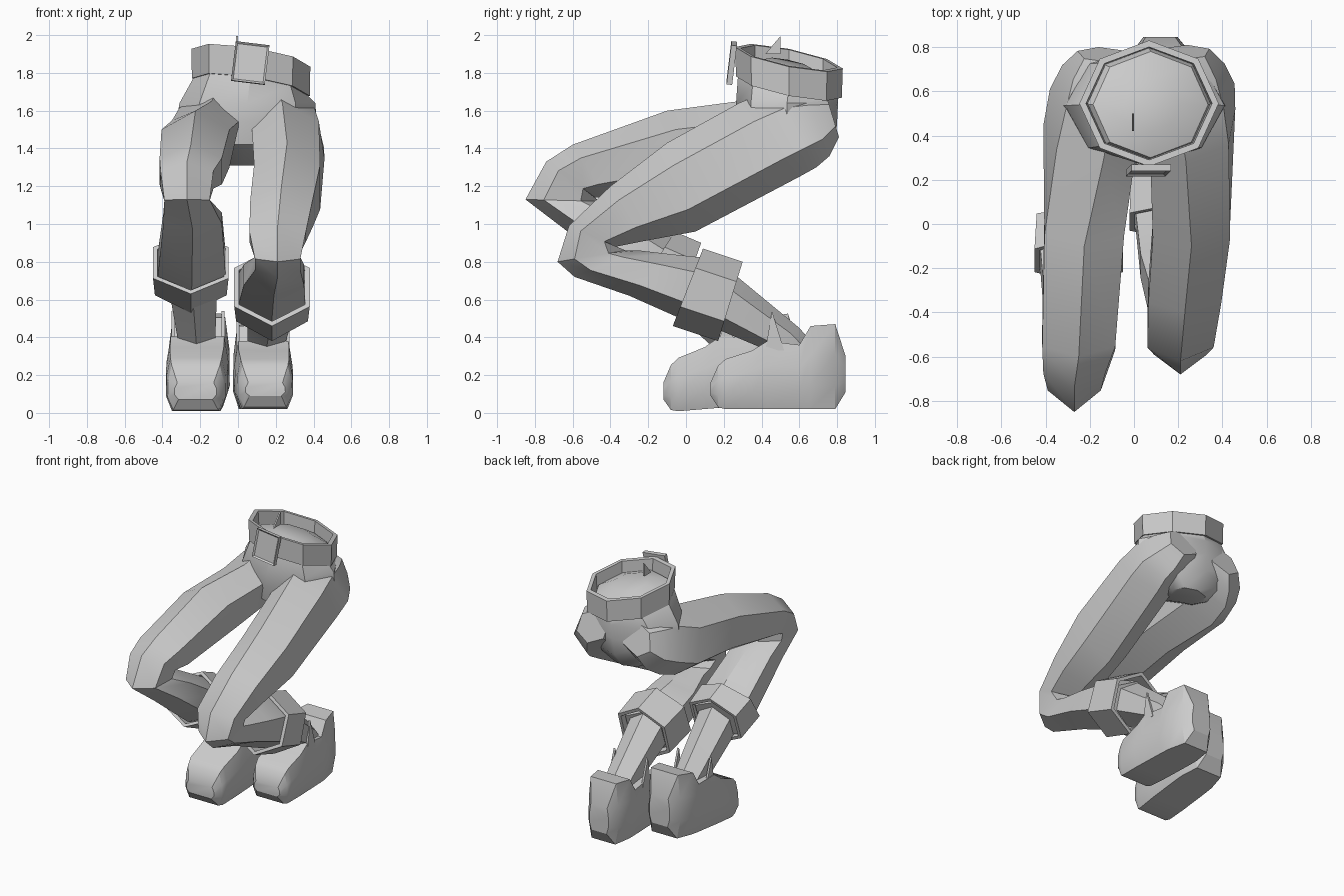
import bpy, bmesh, math
from mathutils import Vector

cube = bpy.data.objects.get("Cube")
if cube:
    bpy.data.objects.remove(cube, do_unlink=True)

grey = bpy.data.materials.new("plain grey")
grey.use_nodes = True
COLOUR = (0.6, 0.6, 0.6, 1)
grey.diffuse_color = COLOUR
grey.node_tree.nodes["Principled BSDF"].inputs["Base Color"].default_value = COLOUR


def finish(name, bm, angle=28):
    bmesh.ops.recalc_face_normals(bm, faces=bm.faces)
    mesh = bpy.data.meshes.new(name)
    bm.to_mesh(mesh)
    bm.free()
    mesh.materials.append(grey)
    obj = bpy.data.objects.new(name, mesh)
    bpy.context.collection.objects.link(obj)
    bpy.ops.object.select_all(action="DESELECT")
    obj.select_set(True)
    bpy.context.view_layer.objects.active = obj
    bpy.ops.object.shade_smooth_by_angle(angle=math.radians(angle))
    return obj


def loft(name, rings, closed=False, angle=28):
    """Skin a row of rings; closed joins the last ring to the first."""
    bm = bmesh.new()
    rows = [[bm.verts.new(p) for p in ring] for ring in rings]
    pairs = list(zip(rows, rows[1:]))
    if closed:
        pairs.append((rows[-1], rows[0]))
    else:
        bm.faces.new(rows[0])
        bm.faces.new(rows[-1])
    for a, b in pairs:
        for i in range(len(a)):
            j = (i + 1) % len(a)
            bm.faces.new((a[i], a[j], b[j], b[i]))
    return finish(name, bm, angle)


def limb_ring(fy, fz, by, bz, cx, w, lean=0, scale=1):
    """Flat-sided hexagon from a front point to a back point; lean shifts the front sideways."""
    mid = Vector((cx, (fy + by) / 2, (fz + bz) / 2))
    half = Vector((lean, (fy - by) / 2, (fz - bz) / 2)) * scale
    shape = [(1, 0), (.5, 1), (-.5, 1), (-1, 0), (-.5, -1), (.5, -1)]
    return [mid + half * v + Vector((w * scale * u, 0, 0)) for v, u in shape]


def limb(name, specs):
    return loft(name, [limb_ring(*s) for s in specs], angle=35)


def cuff(name, start, end):
    return loft(name, [limb_ring(*start), limb_ring(*end),
                       limb_ring(*end, scale=.88), limb_ring(*start, scale=.88)], closed=True)


# Trouser legs: buttock, thigh, bent knee, shin
limb("left_trouser_leg", [
    (.74, 1.69, .81, 1.46, .22, .11, -.02), (.62, 1.72, .76, 1.36, .24, .15, -.04),
    (.47, 1.72, .69, 1.30, .255, .175, -.05), (.28, 1.64, .6, 1.25, .265, .178, -.03),
    (-.1, 1.43, .05, .96, .26, .175), (-.4, 1.2, -.22, .91, .23, .165),
    (-.62, .99, -.37, .88, .21, .15), (-.68, .80, -.32, .86, .21, .12),
    (-.59, .72, -.25, .86, .21, .12), (-.3, .62, -.08, .84, .19, .16),
    (-.03, .5, .11, .82, .18, .175), (.14, .43, .25, .75, .18, .16)])
limb("right_trouser_leg", [
    (.73, 1.69, .80, 1.46, -.13, .11, .03), (.62, 1.72, .75, 1.36, -.15, .15, .05),
    (.46, 1.72, .66, 1.30, -.175, .17, .07), (.28, 1.65, .5, 1.24, -.2, .18, .06),
    (-.1, 1.60, .08, 1.2, -.225, .18), (-.6, 1.42, -.42, 1.14, -.25, .165),
    (-.74, 1.33, -.48, 1.14, -.27, .14), (-.85, 1.13, -.46, 1.12, -.27, .12),
    (-.64, .97, -.36, 1.09, -.24, .155), (-.24, .66, -.04, .91, -.245, .18),
    (-.06, .57, .05, .86, -.25, .16)])

# Rolled cuffs and ankles
cuff("left_cuff", (-.07, .46, .09, .87, .18, .2), (.17, .38, .3, .8, .18, .19))
cuff("right_cuff", (-.27, .63, -.06, .96, -.25, .2), (-.05, .53, .08, .9, -.25, .19))
limb("left_ankle", [(.03, .5, .2, .78, .18, .13), (.41, .34, .6, .45, .15, .1),
                    (.5, .27, .66, .38, .14, .09)])
limb("right_ankle", [(-.16, .62, .0, .86, -.24, .13), (.13, .36, .3, .5, -.22, .1),
                     (.2, .28, .38, .4, -.21, .09)])


# Boots: eight-sided sections from toe to heel
def boot(side, toe_x, heel_x, shift, lift, width):
    sections = [(.13, .09, .16, .68), (.17, .03, .25, .9), (.21, .02, .285, .96),
                (.35, .02, .33, 1), (.43, .02, .38, 1), (.6, .02, .36, 1),
                (.66, .02, .46, .98), (.79, .02, .47, .78), (.845, .11, .3, .5)]
    rings = []
    for y, low, high, w in sections:
        t = (y - .13) / .71
        cx, w = toe_x + (heel_x - toe_x) * t, w * width
        low, high = low + lift * (t - .3), high + lift * t
        tall = high - low
        right = [(.8, low), (1, low + tall * .28), (.99, low + tall * .65), (.86, high)]
        outline = right + [(-u, z) for u, z in reversed(right)]
        rings.append([(cx + u * w, y + shift, z) for u, z in outline])
    loft(side + "_boot", rings)
    # pointed tabs on both sides of the ankle opening
    cx, y = (toe_x + heel_x) / 2, .42 + shift
    for place, s in (("outer", 1), ("inner", -1)):
        loft(f"{side}_boot_{place}_tab", [
            [(cx + s * d, y, .33), (cx + s * d, y + .1, .33), (cx + s * d, y + .035, .54)]
            for d in (.125, .14)])


boot("left", .145, .12, 0, 0, .155)
boot("right", -.225, -.2, -.25, .06, .165)


# Pelvis: stacked octagons, domed at the waist
def oval(cx, cy, z, rx, ry, tilt=0):
    ring = []
    for i in range(8):
        a = i * math.tau / 8
        x, y = rx * math.sin(a), -ry * math.cos(a)
        ring.append((cx + x, cy + y, z - tilt * (.15 * x + .2 * y)))
    return ring


loft("pelvis", [oval(.03, .6, 1.31, .13, .1), oval(.03, .54, 1.42, .32, .25),
                oval(.045, .535, 1.54, .37, .265), oval(.05, .535, 1.64, .36, .27),
                oval(.065, .54, 1.73, .3, .265, 1), oval(.075, .54, 1.8, .26, .24, 1),
                oval(.08, .54, 1.85, .13, .12, 1)], angle=35)

# Belt band, tilted with the waist
loft("belt", [oval(.068, .545, 1.725, .312, .28, 1), oval(.068, .545, 1.88, .315, .285, 1),
              oval(.068, .545, 1.88, .285, .255, 1), oval(.068, .545, 1.725, .275, .25, 1)],
     closed=True, angle=20)

# Buckle: slab with a sunken centre
bm = bmesh.new()
bmesh.ops.create_cube(bm, size=1)
bmesh.ops.scale(bm, vec=(.18, .03, .21), verts=bm.verts)
bm.faces.ensure_lookup_table()
front = min(bm.faces, key=lambda f: f.calc_center_median().y)
bmesh.ops.inset_region(bm, faces=[front], thickness=.015, depth=-.01)
buckle = finish("belt_buckle", bm)
buckle.location = (.065, .242, 1.852)
buckle.rotation_euler = (-.12, .12, 0)

# Small loose flap inside the waist
loft("waist_flap", [[(x, .42, 1.9), (x, .5, 1.9), (x, .5, 1.995)] for x in (-.01, .0)])
